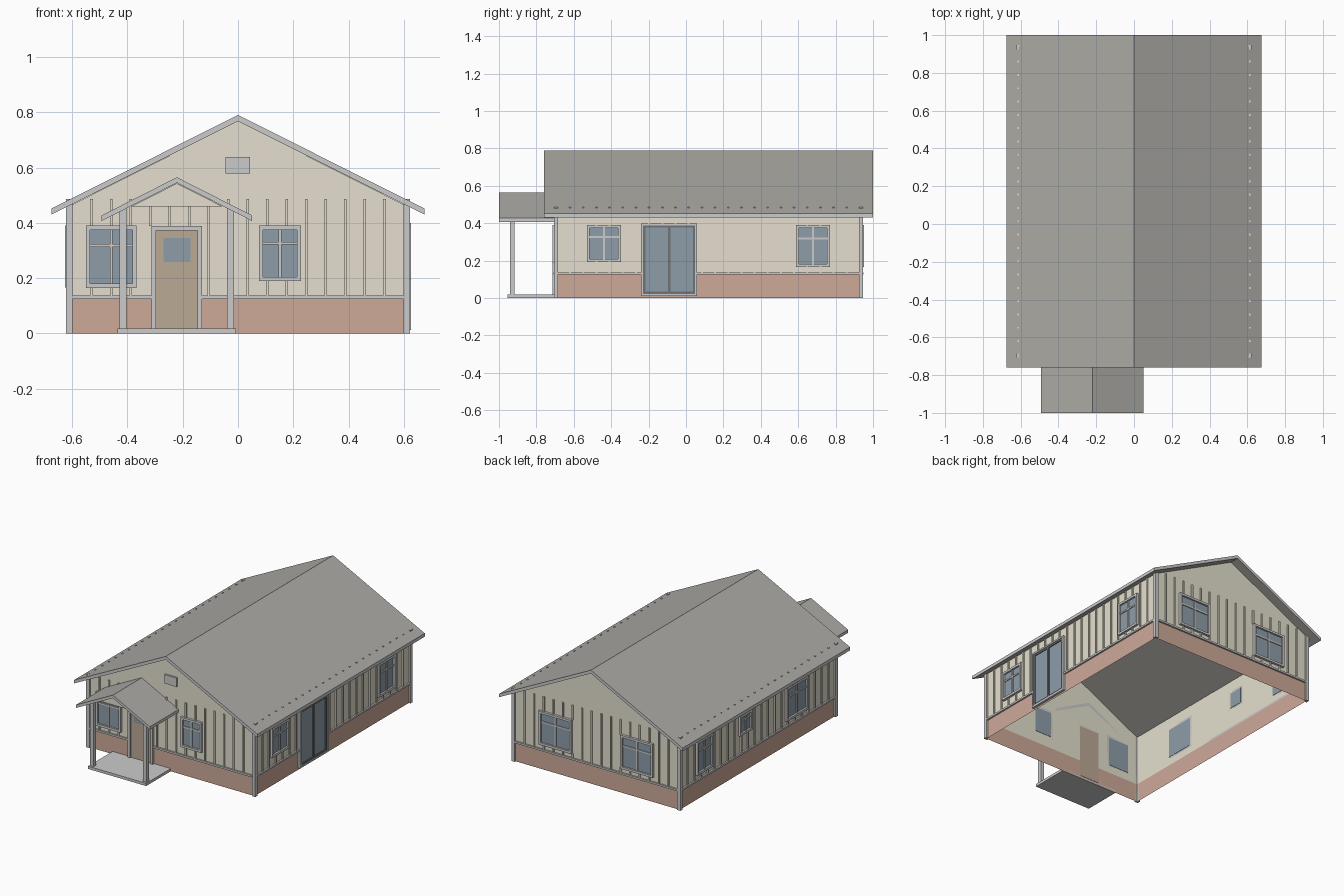
import bpy, bmesh

if "Cube" in bpy.data.objects:
    bpy.data.objects.remove(bpy.data.objects["Cube"])


def material(name, rgb):
    m = bpy.data.materials.new(name)
    m.diffuse_color = (*rgb, 1)
    m.use_nodes = True
    m.node_tree.nodes["Principled BSDF"].inputs["Base Color"].default_value = m.diffuse_color
    return m


SIDING = material("siding", (0.78, 0.74, 0.62))
BRICK = material("brick", (0.62, 0.40, 0.32))
ROOF = material("shingles", (0.42, 0.41, 0.38))
GLASS = material("glass", (0.27, 0.34, 0.40))
WOOD = material("wood", (0.50, 0.40, 0.30))
DARK = material("dark_metal", (0.16, 0.17, 0.18))

WX, WF, WB = 0.61, -0.697, 0.937      # wall planes: sides, front, back
LEDGE0, LEDGE1, BATTEN_TOP = 0.125, 0.137, 0.487
parts = {}                            # name -> (bmesh, material)


def box(name, lo, hi, mat=None):
    """Add an axis-aligned box to the named part."""
    bm = parts.setdefault(name, (bmesh.new(), mat))[0]
    for v in bmesh.ops.create_cube(bm, size=1)["verts"]:
        for i in range(3):
            v.co[i] = lo[i] if v.co[i] < 0 else hi[i]


def sheet(name, pts, mat):
    """Add a flat polygon to the named part."""
    bm = parts.setdefault(name, (bmesh.new(), mat))[0]
    bm.faces.new([bm.verts.new(p) for p in pts])


def on_wall(wall, name, u0, u1, z0, z1, d0, d1, mat=None):
    """Box on a wall: u along the wall, d outward from its plane."""
    axis, plane, s = {"front": (1, WF, -1), "back": (1, WB, 1),
                      "left": (0, -WX, -1), "right": (0, WX, 1)}[wall]
    a, b = sorted((plane + s * d0, plane + s * d1))
    if axis:
        box(name, (u0, a, z0), (u1, b, z1), mat)
    else:
        box(name, (a, u0, z0), (b, u1, z1), mat)


def frame(wall, name, u0, u1, z0, z1, t, d, mat=None, sill=True):
    """Picture-frame trim of width t."""
    on_wall(wall, name, u0, u0 + t, z0, z1, 0, d, mat)
    on_wall(wall, name, u1 - t, u1, z0, z1, 0, d, mat)
    on_wall(wall, name, u0 + t, u1 - t, z1 - t, z1, 0, d, mat)
    if sill:
        on_wall(wall, name, u0 + t, u1 - t, z0, z0 + t, 0, d, mat)


def window(wall, u0, u1, z0, z1):
    t = 0.015
    frame(wall, wall + "_window_frames", u0, u1, z0, z1, t, 0.016)
    on_wall(wall, wall + "_window_glass", u0 + t, u1 - t, z0 + t, z1 - t, -0.002, 0.004, GLASS)
    c, h = (u0 + u1) / 2, z0 + (z1 - z0) * 0.68
    on_wall(wall, wall + "_window_bars", c - 0.005, c + 0.005, z0 + t, z1 - t, 0.003, 0.010)
    on_wall(wall, wall + "_window_bars", u0 + t, u1 - t, h - 0.005, h + 0.005, 0.003, 0.010)


def gable_roof(name, cx, half, y0, y1, peak, eave, thick):
    """Chevron section extruded along y, shingles on the slopes, plain trim on the edges."""
    prof = [(-half, eave), (0, peak), (half, eave),
            (half, eave - thick), (0, peak - thick), (-half, eave - thick)]
    bm = bmesh.new()
    f = bm.faces.new([bm.verts.new((cx + x, y0, z)) for x, z in prof])
    ext = bmesh.ops.extrude_face_region(bm, geom=[f])["geom"]
    for v in ext:
        if isinstance(v, bmesh.types.BMVert):
            v.co.y = y1
    bmesh.ops.recalc_face_normals(bm, faces=bm.faces)
    for f in bm.faces:
        f.material_index = 1 if abs(f.normal.z) > 0.5 else 0
    me = bpy.data.meshes.new(name)
    bm.to_mesh(me)
    bm.free()
    me.materials.append(TRIM)
    me.materials.append(ROOF)
    bpy.context.collection.objects.link(bpy.data.objects.new(name, me))


TRIM = material("trim", (0.8, 0.8, 0.8))

# Wall sheets: brick base below, siding above, gables on front and back
for name, y in (("front", WF), ("back", WB)):
    sheet(name + "_brick", [(-WX, y, 0), (WX, y, 0), (WX, y, LEDGE0), (-WX, y, LEDGE0)], BRICK)
    sheet(name + "_siding", [(-WX, y, LEDGE0), (WX, y, LEDGE0), (WX, y, 0.461),
                             (0, y, 0.768), (-WX, y, 0.461)], SIDING)
for name, x in (("left", -WX), ("right", WX)):
    for part, z0, z1, m in (("brick", 0, LEDGE0, BRICK), ("siding", LEDGE0, 0.461, SIDING)):
        sheet(f"{name}_{part}", [(x, WF, z0), (x, WB, z0), (x, WB, z1), (x, WF, z1)], m)

# Windows (u0, u1, z0, z1) and door openings per wall
windows = {
    "front": [(-0.55, -0.367, 0.165, 0.39), (0.076, 0.228, 0.19, 0.39)],
    "right": [(-0.53, -0.348, 0.193, 0.39), (0.588, 0.77, 0.166, 0.39)],
    "back": [(-0.42, -0.18, 0.166, 0.39), (0.18, 0.42, 0.166, 0.39)],
    "left": [(-0.40, -0.17, 0.166, 0.39), (0.19, 0.32, 0.255, 0.39), (0.60, 0.77, 0.166, 0.39)],
}
doors = {"front": [(-0.313, -0.13, 0.0, 0.388)], "right": [(-0.24, 0.06, 0.0, 0.40)]}

for wall, wins in windows.items():
    for w in wins:
        window(wall, *w)
    lo, hi = (-0.6, 0.6) if wall in ("front", "back") else (-0.69, 0.93)
    # Ledge above the brick, broken at doors
    u = lo
    for d in doors.get(wall, []):
        on_wall(wall, wall + "_ledge", u, d[0], LEDGE0, LEDGE1, 0, 0.011)
        u = d[1]
    on_wall(wall, wall + "_ledge", u, hi, LEDGE0, LEDGE1, 0, 0.011)
    # Battens, split around openings
    n = round((hi - lo) / 0.07)
    for i in range(1, n):
        c = lo + (hi - lo) * i / n
        z = LEDGE1
        for o in wins + doors.get(wall, []):
            if o[0] - 0.005 < c < o[1] + 0.005:
                if o[2] > z:
                    on_wall(wall, wall + "_battens", c - 0.005, c + 0.005, z, o[2], 0, 0.008, SIDING)
                z = o[3]
        on_wall(wall, wall + "_battens", c - 0.005, c + 0.005, z, BATTEN_TOP, 0, 0.008, SIDING)

# Corner boards: L-shaped pairs
for sx in (-1, 1):
    for y, sy in ((WF, -1), (WB, 1)):
        xs = sorted((sx * 0.598, sx * 0.622))
        ys = sorted((y, y + sy * 0.010))
        box("corner_boards", (xs[0], ys[0], 0), (xs[1], ys[1], 0.487))
        xs = sorted((sx * WX, sx * 0.622))
        ys = sorted((y, y - sy * 0.012))
        box("corner_boards", (xs[0], ys[0], 0), (xs[1], ys[1], 0.487))

# Front door with small light
frame("front", "front_door_frame", -0.313, -0.13, 0.0, 0.388, 0.016, 0.016, sill=False)
on_wall("front", "front_door", -0.297, -0.146, 0.018, 0.372, -0.002, 0.006, WOOD)
on_wall("front", "front_door_glass", -0.27, -0.172, 0.258, 0.345, 0.005, 0.009, GLASS)

# Sliding patio door
frame("right", "patio_door_frame", -0.24, 0.06, 0.012, 0.40, 0.011, 0.016)
frame("right", "patio_door_sashes", -0.229, 0.049, 0.023, 0.389, 0.012, 0.012, DARK)
on_wall("right", "patio_door_sashes", -0.097, -0.083, 0.035, 0.377, 0, 0.012, DARK)
on_wall("right", "patio_door_glass", -0.22, 0.04, 0.03, 0.38, -0.002, 0.006, GLASS)

# Gable vent
on_wall("front", "gable_vent", -0.046, 0.044, 0.579, 0.638, 0, 0.012)

# Porch: slab, posts, gable infill
box("porch_slab", (-0.435, -0.955, 0), (-0.007, WF, 0.018))
for x in (-0.416, -0.027):
    box("porch_posts", (x - 0.013, -0.942, 0.018), (x + 0.013, -0.916, 0.452))
sheet("porch_gable", [(-0.385, -0.93, 0.46), (-0.057, -0.93, 0.46), (-0.221, -0.93, 0.543)], SIDING)

# Roofs
gable_roof("main_roof", 0, 0.675, -0.76, 1.0, 0.79, 0.452, 0.022)
gable_roof("porch_roof", -0.221, 0.272, -1.0, WF, 0.565, 0.427, 0.020)

# Turn collected parts into objects
for name, (bm, mat) in parts.items():
    me = bpy.data.meshes.new(name)
    bm.to_mesh(me)
    bm.free()
    me.materials.append(mat or TRIM)
    bpy.context.collection.objects.link(bpy.data.objects.new(name, me))
